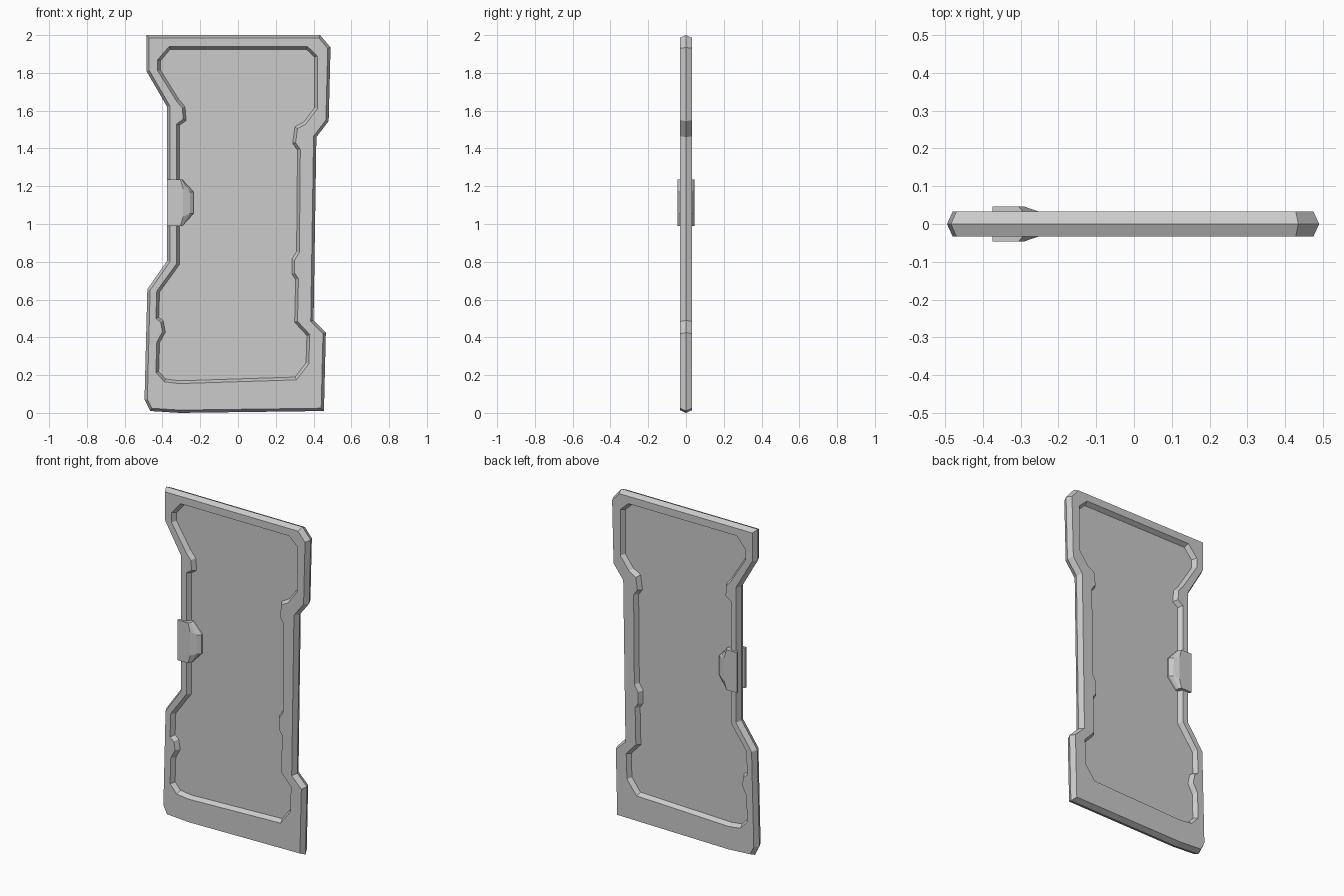
import bpy
import bmesh
from mathutils import Vector

default_cube = bpy.data.objects.get("Cube")
if default_cube:
    bpy.data.objects.remove(default_cube, do_unlink=True)

# One plain grey for the whole door
GREY = (0.6, 0.6, 0.6, 1.0)
material = bpy.data.materials.new("plain grey")
material.use_nodes = True
material.diffuse_color = GREY
material.node_tree.nodes["Principled BSDF"].inputs["Base Color"].default_value = GREY

# Profiles as (x, z), clockwise from the upper left corner
OUTLINE = [(-.485, 2), (.435, 2), (.49, 1.935), (.48, 1.545), (.415, 1.46),
           (.4, .49), (.465, .425), (.455, .01), (-.31, 0), (-.465, .01),
           (-.495, .07), (-.48, .655), (-.375, .805), (-.375, 1.62), (-.485, 1.81)]
OPENING = [(-.365, 1.94), (.367, 1.94), (.42, 1.89), (.42, 1.61), (.36, 1.53),
           (.315, 1.505), (.305, 1.43), (.33, 1.395), (.325, .85), (.3, .81),
           (.3, .74), (.32, .71), (.315, .485), (.38, .415), (.375, .26),
           (.31, .175), (-.31, .155), (-.39, .165), (-.435, .215), (-.43, .375),
           (-.4, .43), (-.41, .48), (-.435, .5), (-.43, .645), (-.325, .79),
           (-.325, 1.53), (-.29, 1.555), (-.295, 1.615), (-.325, 1.65),
           (-.425, 1.81), (-.425, 1.87)]
FACE_Y, PANEL_Y, BEVEL = -.033, -.006, .015


def inset(profile, distance):
    """Offset a clockwise profile inwards with mitred corners."""
    points = [Vector(p) for p in profile]
    result = []
    for i, point in enumerate(points):
        before = (point - points[i - 1]).normalized()
        after = (points[(i + 1) % len(points)] - point).normalized()
        n1 = Vector((before.y, -before.x))
        n2 = Vector((after.y, -after.x))
        result.append(point + (n1 + n2) * distance / (1 + n1.dot(n2)))
    return result


def add_ring(bm, profile, y):
    return [bm.verts.new((x, y, z)) for x, z in profile]


def join_rings(bm, first, second):
    for i in range(len(first)):
        j = (i + 1) % len(first)
        bm.faces.new((first[i], first[j], second[j], second[i]))


def ring_edges(bm, ring):
    return [bm.edges.get((ring[i - 1], ring[i])) for i in range(len(ring))]


def finish(bm, name):
    """Mirror front to back, close the surface and make the object."""
    geometry = bm.verts[:] + bm.edges[:] + bm.faces[:]
    bmesh.ops.mirror(bm, geom=geometry, axis='Y', merge_dist=.0001)
    bmesh.ops.remove_doubles(bm, verts=bm.verts[:], dist=.0001)
    bmesh.ops.recalc_face_normals(bm, faces=bm.faces[:])
    mesh = bpy.data.meshes.new(name)
    bm.to_mesh(mesh)
    bm.free()
    mesh.materials.append(material)
    obj = bpy.data.objects.new(name, mesh)
    bpy.context.collection.objects.link(obj)
    return obj


# Door: bevelled rim, flat frame, sloped recess walls and sunken panel
bm = bmesh.new()
rim = add_ring(bm, OUTLINE, 0)
frame_outer = add_ring(bm, inset(OUTLINE, BEVEL), FACE_Y)
frame_inner = add_ring(bm, OPENING, FACE_Y)
panel = add_ring(bm, inset(OPENING, BEVEL), PANEL_Y)
join_rings(bm, rim, frame_outer)
join_rings(bm, frame_inner, panel)
bm.faces.new(panel)
bmesh.ops.triangle_fill(bm, use_beauty=True, use_dissolve=False, normal=(0, -1, 0),
                        edges=ring_edges(bm, frame_outer) + ring_edges(bm, frame_inner))
finish(bm, "door")


# Handle plates: chamfered lug on each face, clear of the rim
def lug(left, corner, right, trim):
    top, bottom = 1.235, .99
    return [(left, top), (corner, top), (right, top - trim),
            (right, bottom + trim), (corner, bottom), (left, bottom)]


bm = bmesh.new()
rings = [add_ring(bm, lug(-.34, -.295, -.235, .065), -.004),
         add_ring(bm, lug(-.36, -.295, -.235, .065), -.018),
         add_ring(bm, lug(-.375, -.295, -.255, .065), -.034),
         add_ring(bm, lug(-.375, -.305, -.29, .05), -.046)]
for lower, upper in zip(rings, rings[1:]):
    join_rings(bm, lower, upper)
bm.faces.new(rings[0])
bm.faces.new(rings[-1])
finish(bm, "handle_plates")
